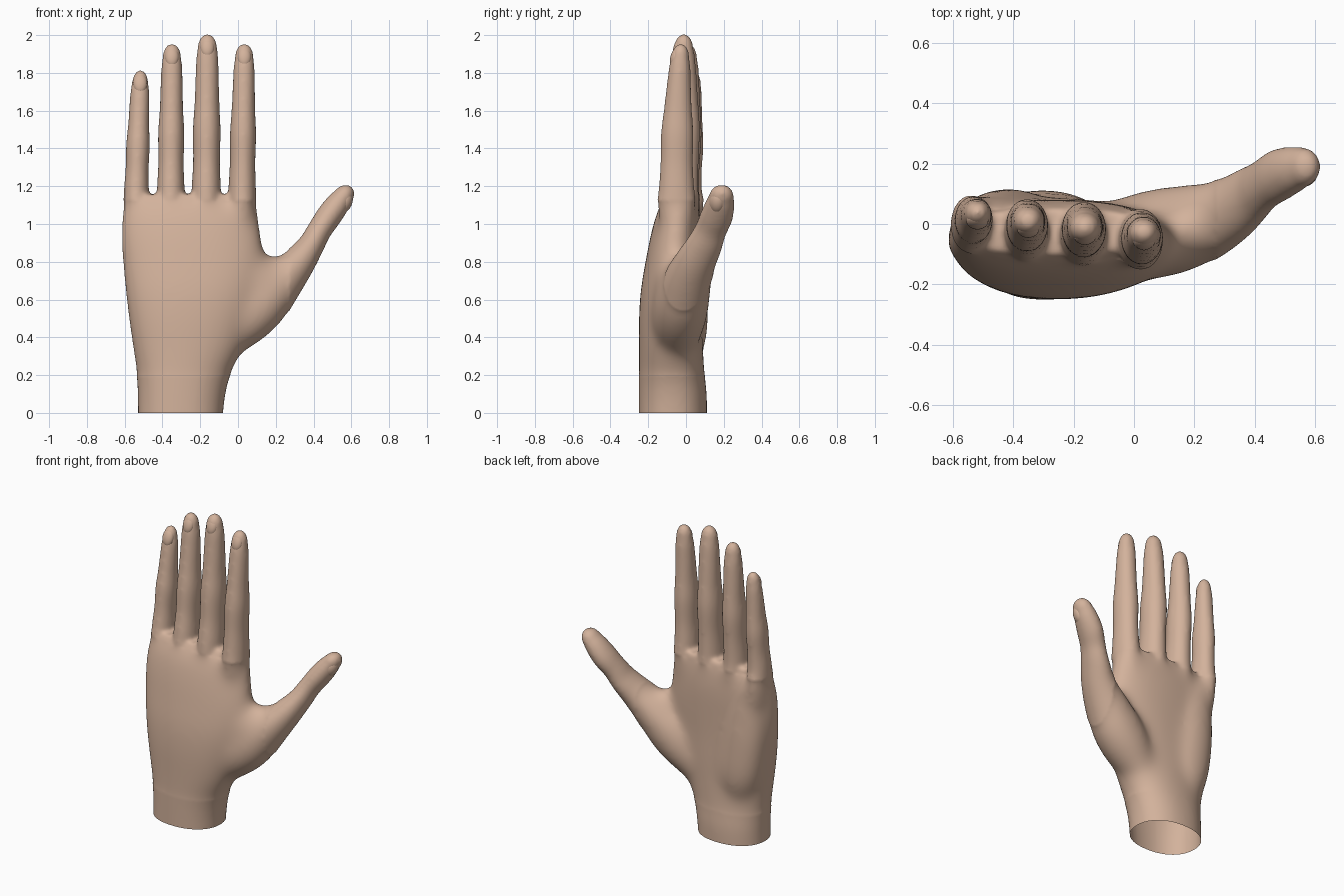
import bpy, bmesh, math
from mathutils import Vector, Matrix

cube = bpy.data.objects.get("Cube")
if cube:
    bpy.data.objects.remove(cube, do_unlink=True)

skin = bpy.data.materials.new("skin")
skin.use_nodes = True
skin.diffuse_color = (0.65, 0.445, 0.33, 1)
skin.node_tree.nodes["Principled BSDF"].inputs["Base Color"].default_value = skin.diffuse_color
SIDES = 40


def spline(keys, steps=6):
    """Smooth curve through tuples of centre x, y, z and two radii."""
    pts = [Vector(k) for k in keys]
    out = []
    for i in range(len(pts) - 1):
        b, c = pts[i], pts[i + 1]
        mb = (c - pts[max(i - 1, 0)]) / 2
        mc = (pts[min(i + 2, len(pts) - 1)] - b) / 2
        for s in range(steps):
            t = s / steps
            out.append(b * (2*t**3 - 3*t*t + 1) + mb * (t**3 - 2*t*t + t)
                       + c * (3*t*t - 2*t**3) + mc * (t**3 - t*t))
    return out + [pts[-1]]


def loft(bm, keys, cap=0, power=2.0, upright=False):
    """Skin superellipse rings along a path, with an optional domed tip."""
    rows = spline(keys)
    rings = []
    for i, r in enumerate(rows):
        d = Vector(rows[min(i + 1, len(rows) - 1)][:3]) - Vector(rows[max(i - 1, 0)][:3])
        d = Vector((0, 0, 1)) if upright else d.normalized()
        rings.append((Vector(r[:3]), d, r[3], r[4]))
    if cap:
        c, d, a, b = rings[-1]
        for k in range(1, 8):
            q = k / 8 * math.pi / 2
            rings.append((c + d * cap * math.sin(q), d, a * math.cos(q), b * math.cos(q)))
    loops = []
    for c, d, a, b in rings:
        u = Vector((0, 1, 0)).cross(d).normalized()
        v = d.cross(u)
        loop = []
        for k in range(SIDES):
            q = 2 * math.pi * k / SIDES
            co, si = math.cos(q), math.sin(q)
            x = math.copysign(abs(co) ** (2 / power), co)
            y = math.copysign(abs(si) ** (2 / power), si)
            loop.append(bm.verts.new(c + u * a * x + v * b * y))
        loops.append(loop)
    for p, n in zip(loops, loops[1:]):
        for k in range(SIDES):
            j = (k + 1) % SIDES
            bm.faces.new((p[k], p[j], n[j], n[k]))
    bm.faces.new(loops[0][::-1])
    bm.faces.new(loops[-1])


def finish(name, bm):
    bmesh.ops.recalc_face_normals(bm, faces=bm.faces)
    me = bpy.data.meshes.new(name)
    bm.to_mesh(me)
    bm.free()
    me.materials.append(skin)
    ob = bpy.data.objects.new(name, me)
    bpy.context.collection.objects.link(ob)
    return ob


bm = bmesh.new()

# Wrist and palm: height, left and right edge, front and back edge
palm = [(-.08, -.53, -.085, -.25, .11), (.08, -.53, -.07, -.25, .11), (.2, -.537, -.04, -.25, .1),
        (.35, -.56, .03, -.25, .09), (.5, -.582, .08, -.25, .085),
        (.65, -.6, .12, -.24, .08), (.8, -.615, .14, -.215, .08),
        (.95, -.625, .125, -.185, .08), (1.07, -.615, .108, -.15, .07),
        (1.155, -.595, .08, -.1, .05)]
loft(bm, [((a + b) / 2, (c + d) / 2, z, (b - a) / 2, (d - c) / 2)
          for z, a, b, c, d in palm], power=2.2, upright=True)

# Heel of the palm below the little finger
loft(bm, [(-.38, .0, .24, .07, .06), (-.4, .005, .42, .14, .11),
          (-.43, .005, .65, .15, .112), (-.45, .0, .85, .14, .105),
          (-.48, .0, 1.02, .1, .09)], cap=.08)

# Fingers: tip height, x at base and tip, y at base, middle and tip, width
fingers = {
    "index": (1.955, .022, .033, -.05, -.045, -.03, .072),
    "middle": (2.005, -.168, -.162, -.034, -.015, -.012, .076),
    "ring": (1.955, -.356, -.35, -.024, .0, .01, .072),
    "little": (1.815, -.538, -.518, .0, .018, .035, .065),
}
nails = []
for name, (top, xb, xt, yb, ym, yt, w) in fingers.items():
    base, tip = 1.18, top - .07
    keys = [(xb, yb + .01, .93, w * .8, .075), (xb, yb, 1.07, w * 1.02, .104)]
    for t, a, b in [(0, 1.02, 1.32), (.2, .94, 1.2), (.42, .97, 1.2),
                    (.6, .87, 1.04), (.78, .82, .9), (.92, .77, .79), (1, .68, .66)]:
        y = (yb * (1 - t) ** 2 + 2 * t * (1 - t) * (2 * ym - (yb + yt) / 2) + yt * t * t)
        keys.append((xb + (xt - xb) * t, y, base + (tip - base) * t, w * a, w * b))
    loft(bm, keys, cap=.072)
    nails.append((name + "_nail", (xt, yt - w * .36, top - .07),
                  Matrix.Rotation(-.3, 4, 'X'), (.037, .026, .055)))

# Thumb, rising out of the ball of the palm
loft(bm, [(-.1, -.03, .34, .09, .09), (.0, -.04, .46, .14, .14), (.11, -.025, .575, .155, .15),
          (.22, .005, .69, .125, .135), (.315, .045, .79, .092, .112), (.385, .095, .885, .071, .097),
          (.43, .13, .965, .065, .085), (.48, .162, 1.04, .068, .087),
          (.527, .18, 1.105, .064, .077), (.557, .188, 1.145, .054, .066)], cap=.07)
nails.append(("thumb_nail", (.562, .165, 1.115),
              Matrix.Rotation(.55, 4, 'Y') @ Matrix.Rotation(.9, 4, 'Z')
              @ Matrix.Rotation(-.15, 4, 'X'), (.045, .04, .064)))

# Web between thumb and palm
loft(bm, [(.0, -.08, .58, .1, .1), (.1, -.06, .7, .11, .1), (.16, -.025, .765, .085, .08),
          (.185, -.01, .79, .06, .06)], cap=.035)

# Fuse the parts into one soft skin
hand = finish("hand", bm)
remesh = hand.modifiers.new("fuse", 'REMESH')
remesh.mode = 'VOXEL'
remesh.voxel_size = .011
soften = hand.modifiers.new("soften", 'SMOOTH')
soften.factor = .5
soften.iterations = 14
graph = bpy.context.evaluated_depsgraph_get()
mesh = bpy.data.meshes.new_from_object(hand.evaluated_get(graph))
hand.modifiers.clear()

# Melt the palm muscles together, then cut the wrist open and flat
bm = bmesh.new()
bm.from_mesh(mesh)
flesh = [v for v in bm.verts if .2 < v.co.z < 1.12 and v.co.x < .27]
for i in range(70):
    bmesh.ops.smooth_vert(bm, verts=flesh, factor=.5,
                          use_axis_x=True, use_axis_y=True, use_axis_z=True)
bmesh.ops.bisect_plane(bm, geom=bm.verts[:] + bm.edges[:] + bm.faces[:],
                       plane_co=(0, 0, 0), plane_no=(0, 0, 1), clear_inner=True)
bm.to_mesh(mesh)
bm.free()
hand.data = mesh
if not mesh.materials:
    mesh.materials.append(skin)
objects = [hand]

# Nails: slim domes that barely rise from the finger tips
for name, place, turn, size in nails:
    bm = bmesh.new()
    bmesh.ops.create_uvsphere(bm, u_segments=24, v_segments=16, radius=1,
                              matrix=Matrix.Translation(place) @ turn @ Matrix.Diagonal((*size, 1)))
    objects.append(finish(name, bm))

bpy.ops.object.select_all(action='DESELECT')
for ob in objects:
    ob.select_set(True)
bpy.context.view_layer.objects.active = hand
bpy.ops.object.shade_smooth_by_angle(angle=math.radians(50))
